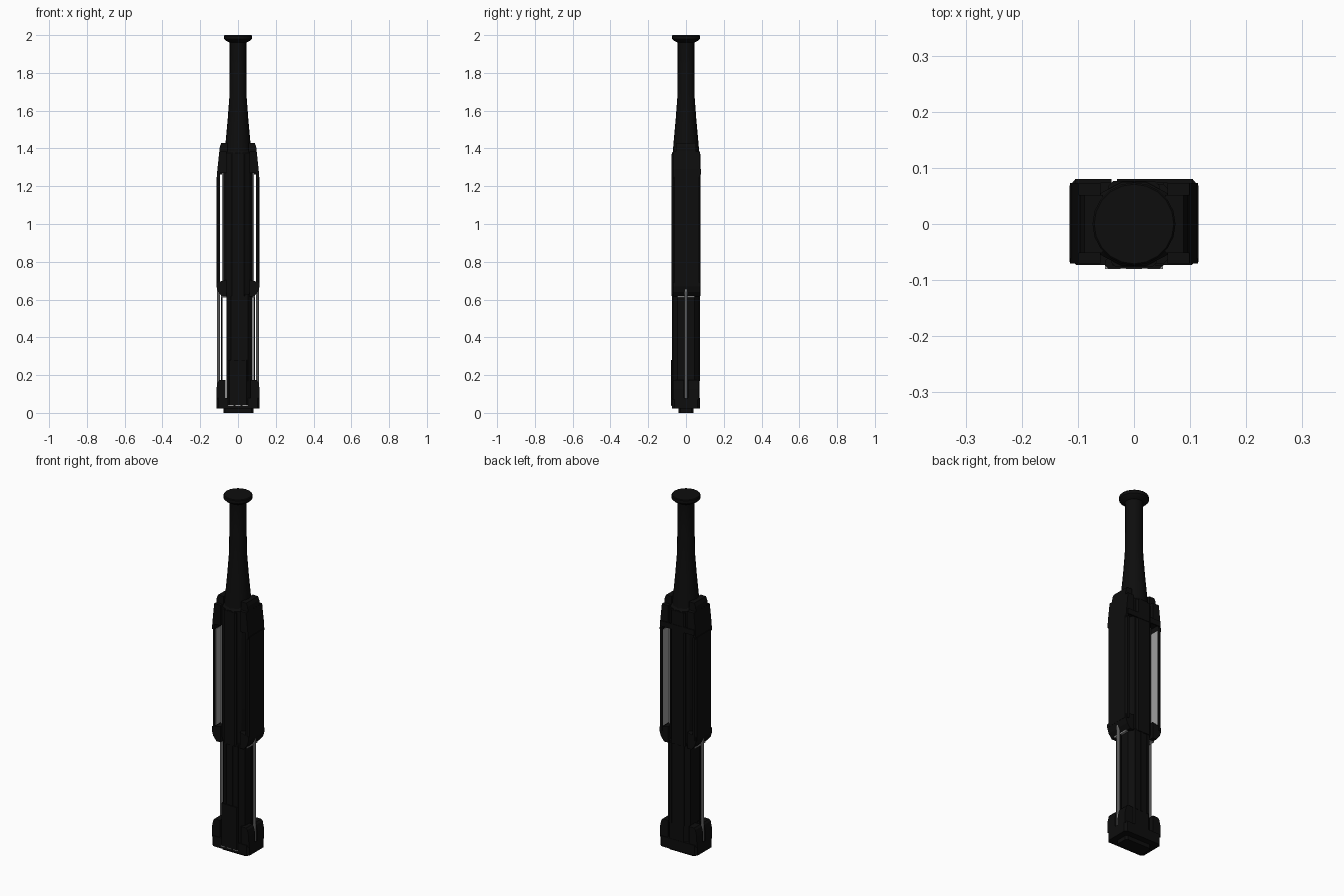
import bpy, bmesh, math
from mathutils import Vector

if "Cube" in bpy.data.objects:
    bpy.data.objects.remove(bpy.data.objects["Cube"])


def material(name, c):
    m = bpy.data.materials.new(name)
    m.diffuse_color = (c, c, c, 1)
    m.use_nodes = True
    m.node_tree.nodes["Principled BSDF"].inputs["Base Color"].default_value = m.diffuse_color
    return m


BLACK = material("black", 0.004)
GREY = material("grey", 0.35)


def finish(name, bm, mat, smooth=False):
    bmesh.ops.recalc_face_normals(bm, faces=bm.faces)
    me = bpy.data.meshes.new(name)
    bm.to_mesh(me)
    bm.free()
    me.materials.append(mat)
    ob = bpy.data.objects.new(name, me)
    bpy.context.collection.objects.link(ob)
    if smooth:
        bpy.ops.object.select_all(action='DESELECT')
        ob.select_set(True)
        bpy.context.view_layer.objects.active = ob
        bpy.ops.object.shade_smooth_by_angle(angle=math.radians(28))
    return ob


def prism(name, pts, a, b, axis='z', mat=BLACK, both=False):
    """Extrude a 2D profile: (x,y) along z, or (x,z) along y. Optionally mirror over x."""
    bm = bmesh.new()
    for s in ((1, -1) if both else (1,)):
        def at(p, h):
            return (s * p[0], p[1], h) if axis == 'z' else (s * p[0], h, p[1])
        lo = [bm.verts.new(at(p, a)) for p in pts]
        hi = [bm.verts.new(at(p, b)) for p in pts]
        bm.faces.new(lo)
        bm.faces.new(hi)
        n = len(pts)
        for i in range(n):
            bm.faces.new((lo[i], lo[(i + 1) % n], hi[(i + 1) % n], hi[i]))
    return finish(name, bm, mat)


def box(name, x0, x1, y0, y1, z0, z1, mat=BLACK, both=False):
    return prism(name, [(x0, y0), (x1, y0), (x1, y1), (x0, y1)], z0, z1, 'z', mat, both)


def chamfered(x0, x1, y0, y1, c):
    return [(x0 + c, y0), (x1 - c, y0), (x1, y0 + c), (x1, y1 - c),
            (x1 - c, y1), (x0 + c, y1), (x0, y1 - c), (x0, y0 + c)]


def lathe(name, prof, n, sx=1, sy=1, phase=0):
    bm = bmesh.new()
    rings = [[bm.verts.new((sx * r * math.cos(phase + 2 * math.pi * i / n),
                            sy * r * math.sin(phase + 2 * math.pi * i / n), z))
              for i in range(n)] for r, z in prof]
    for lo, hi in zip(rings, rings[1:]):
        for i in range(n):
            bm.faces.new((lo[i], lo[(i + 1) % n], hi[(i + 1) % n], hi[i]))
    bm.faces.new(rings[0])
    bm.faces.new(rings[-1])
    return finish(name, bm, BLACK, True)


# Flared neck with its end cap
lathe("neck", [(0.070, 1.38), (0.066, 1.43), (0.055, 1.55), (0.046, 1.67),
               (0.044, 1.80), (0.044, 1.955), (0.048, 1.97)], 20)
lathe("end_cap", [(0.048, 1.962), (0.066, 1.972), (0.074, 1.98), (0.074, 1.996), (0.071, 2.0)], 20)

# Upper core and shoulder
lathe("upper_core", [(0.078, 0.61), (0.085, 0.64), (0.085, 1.375), (0.070, 1.395)],
      12, 1, 0.91, math.pi / 12)
prism("front_spine", chamfered(-0.04, 0.04, -0.077, -0.05, 0.008), 0.62, 1.37)
prism("back_spine", chamfered(-0.045, 0.045, 0.05, 0.077, 0.008), 0.62, 1.37)

# Side shells: thin chamfered channels standing off the core
shell = [(0.096, -0.070), (0.106, -0.070), (0.115, -0.060), (0.115, 0.068),
         (0.106, 0.078), (0.096, 0.078)]
prism("side_shell", shell, 0.67, 1.25, both=True)
box("shell_liner", 0.0945, 0.096, -0.062, 0.068, 0.70, 1.24, GREY, True)
box("core_side_panel", 0.078, 0.084, -0.03, 0.03, 0.70, 1.27, GREY, True)

# Brackets joining shells to the core, above and below
prism("top_bracket", [(0.06, 1.27), (0.096, 1.27), (0.096, 1.24), (0.113, 1.24),
                      (0.109, 1.29), (0.099, 1.385), (0.06, 1.385)],
      -0.070, 0.073, 'y', both=True)
prism("top_tab", [(0.055, 1.38), (0.099, 1.38), (0.096, 1.41), (0.088, 1.43), (0.055, 1.43)],
      -0.052, 0.052, 'y', both=True)
prism("bottom_bracket", [(0.06, 0.615), (0.085, 0.615), (0.105, 0.64), (0.114, 0.67),
                         (0.114, 0.69), (0.06, 0.705)], -0.070, 0.073, 'y', both=True)

# Rear straps, split off centre
for name, x0, x1 in (("rear_strap_left", -0.105, -0.04), ("rear_strap_right", -0.03, 0.105)):
    box(name, x0, x1, 0.073, 0.08, 1.262, 1.292)

# Lower core with raised ribs
prism("lower_core", chamfered(-0.06, 0.077, -0.071, 0.071, 0.025), 0.04, 0.63)
for i, x in enumerate((-0.03, 0.01, 0.045)):
    box("lower_rib_%d" % i, x - 0.008, x + 0.008, -0.074, 0.074, 0.17, 0.62)
box("core_plate", -0.09, 0.09, -0.045, 0.045, 0.611, 0.619, GREY)

# Guide rods on each side, with slimmer dark inner rods
for s in (-1, 1):
    for name, x, r, z0, z1, mat in (("guide_rod", 0.102, 0.008, 0.08, 0.655, GREY),
                                    ("inner_rod", 0.086, 0.004, 0.10, 0.63, BLACK)):
        prism(name, [(s * x + r * math.cos(k * math.pi / 5), r * math.sin(k * math.pi / 5))
                     for k in range(10)], z0, z1, 'z', mat)

# Base block with slotted side clamps
prism("base_block", chamfered(-0.115, 0.115, -0.073, 0.073, 0.012), 0.022, 0.08)
clamp = [(0.065, 0.07), (0.115, 0.07), (0.114, 0.13), (0.106, 0.165), (0.098, 0.175), (0.065, 0.175)]
for s in (-1, 1):
    prism("side_clamp", clamp, s * 0.011, s * 0.068, 'y', both=True)
prism("front_plate", chamfered(-0.052, 0.052, -0.079, -0.06, 0.006), 0.04, 0.28)
for x in (-0.038, 0.0, 0.038):
    box("base_strip", x - 0.014, x + 0.014, -0.08, -0.07, 0.036, 0.041, GREY)

# Foot
prism("foot", chamfered(-0.078, 0.082, -0.04, 0.04, 0.01), 0.0, 0.03)
